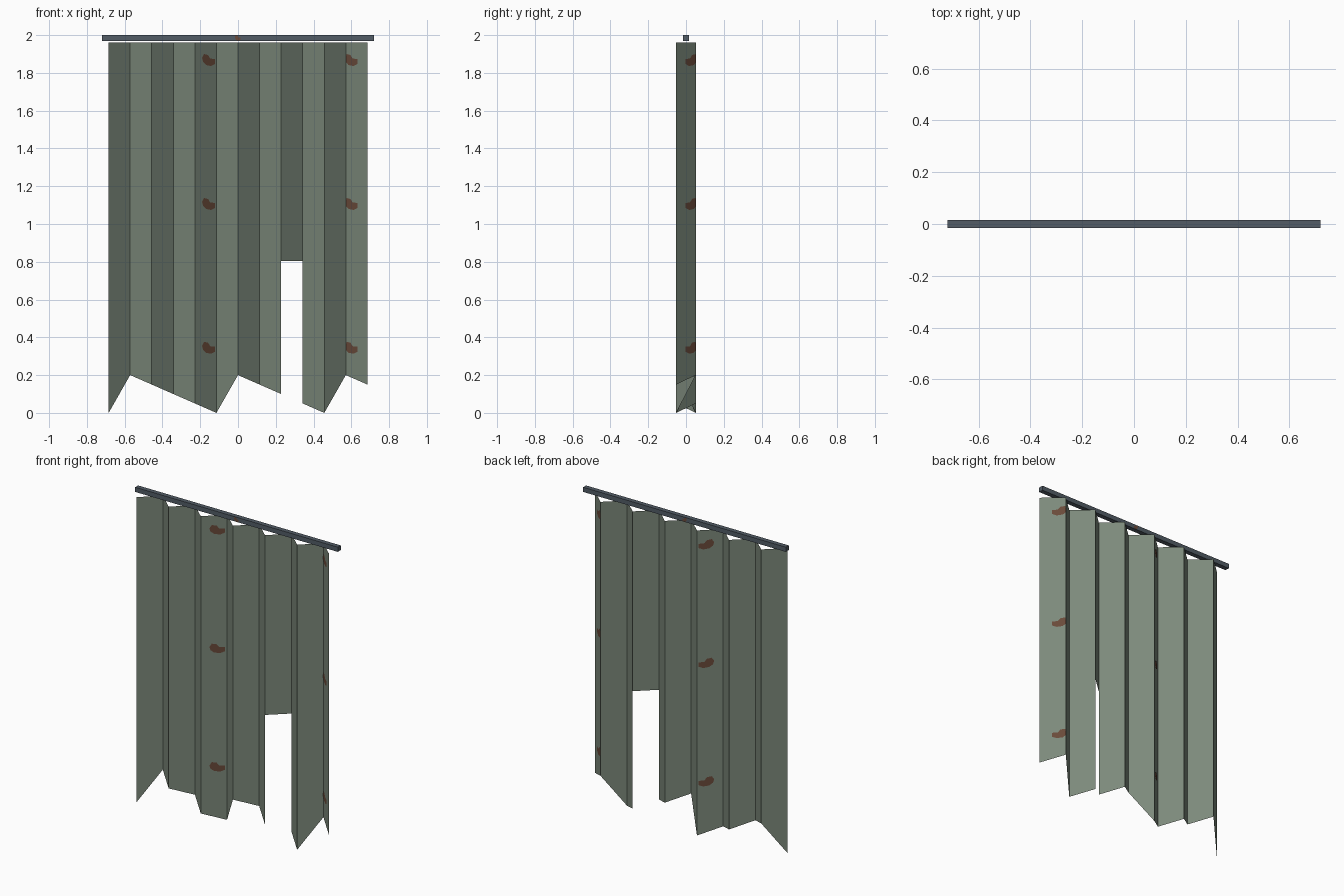
import bpy, bmesh

if "Cube" in bpy.data.objects:
    bpy.data.objects.remove(bpy.data.objects["Cube"])


def material(name, rgb):
    m = bpy.data.materials.new(name)
    lin = [((c / 255 + 0.055) / 1.055) ** 2.4 for c in rgb]
    m.diffuse_color = (*lin, 1)
    m.use_nodes = True
    m.node_tree.nodes["Principled BSDF"].inputs["Base Color"].default_value = m.diffuse_color
    return m


def mesh_object(name, verts, faces, mat):
    me = bpy.data.meshes.new(name)
    me.from_pydata(verts, [], faces)
    me.materials.append(mat)
    ob = bpy.data.objects.new(name, me)
    bpy.context.collection.objects.link(ob)
    return ob


cloth = material("faded green cloth", (125, 138, 124))
metal = material("blue grey metal", (82, 92, 102))
rust = material("rust brown", (106, 74, 58))

# rail: square bar
bpy.ops.mesh.primitive_cube_add(size=1, location=(0, 0, 1.985))
rail = bpy.context.object
rail.name = "curtain_rail"
rail.scale = (1.44, 0.03, 0.03)
rail.data.materials.append(metal)

# pleated curtain: zigzag sheet with a ragged hem and one torn-off pleat
N, HALF, DEPTH, TOP = 12, 0.685, 0.052, 1.96
STEP = 2 * HALF / N
TORN, TORN_Z = 8, 0.805


def fold(i):
    return -HALF + i * STEP, (-DEPTH if i % 2 == 0 else DEPTH)


verts, faces = [], []
for i in range(N + 1):
    x, y = fold(i)
    hem = (0.2 - 0.05 * ((i - 1) % 5))
    verts += [(x, y, TOP), (x, y, TORN_Z), (x, y, hem)]
for i in range(N):
    a, b = 3 * i, 3 * i + 3
    faces.append((a, a + 1, b + 1, b))
    if i != TORN:
        faces.append((a + 1, a + 2, b + 2, b + 1))
mesh_object("curtain", verts, faces, cloth)

# rust stains: thin blob plates lying on both sides of a pleat
BLOB = [(-7, 2), (-5, 6), (-1, 5), (1, 1.5), (6, 1), (6, -4), (2, -6), (-3, -5), (-6, -2)]


def stain(name, cx, cz, y_at, off, s=0.0053, lo=-1):
    pts = [(max(cx + dx * s, lo), cz + dz * s) for dx, dz in BLOB]
    n = len(pts)
    v = [(x, y_at(x) - off, z) for x, z in pts] + [(x, y_at(x) + off, z) for x, z in pts]
    mesh_object(name, v, [tuple(range(n)), tuple(range(2 * n - 1, n - 1, -1))], rust)


for pleat, cx in ((4, -0.153), (11, 0.601)):
    x0, y0 = fold(pleat)
    y1 = fold(pleat + 1)[1]
    for k, cz in enumerate((0.345, 1.106, 1.868)):
        stain(f"stain_{pleat}_{k}", cx, cz,
              lambda x: y0 + (y1 - y0) * (x - x0) / STEP, 0.002, lo=x0)

# small stain on the rail, front and back
stain("rail_stain", 0, 1.985, lambda x: 0, 0.016, s=0.0024)
